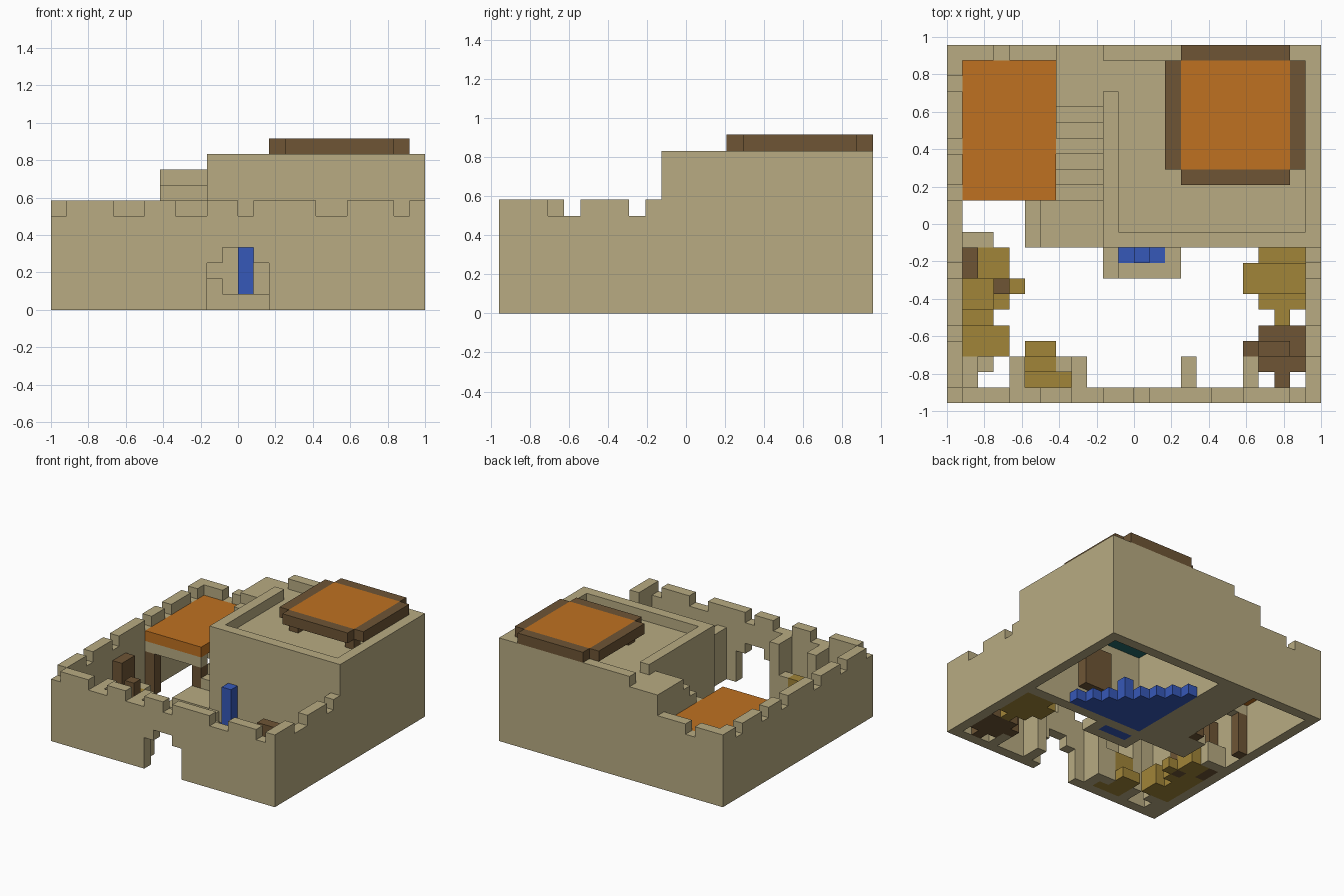
import bpy, bmesh
from mathutils import Vector

old = bpy.data.objects.get("Cube")
if old:
    bpy.data.objects.remove(old)

CELL = 1 / 12                      # one block of the building grid
ORIGIN = Vector((-12, -11.5, 0))   # grid corner, in blocks


def material(name, rgb):
    linear = [((c / 255 + 0.055) / 1.055) ** 2.4 for c in rgb] + [1]
    m = bpy.data.materials.new(name)
    m.use_nodes = True
    m.diffuse_color = linear
    m.node_tree.nodes["Principled BSDF"].inputs["Base Color"].default_value = linear
    return m


stone = material("sandstone", (184, 171, 130))
orange = material("orange roof", (191, 113, 33))
brown = material("dark wood", (110, 85, 53))
gold = material("straw gold", (161, 133, 56))
blue = material("water blue", (54, 88, 184))
teal = material("teal ceiling", (36, 108, 106))


def build(name, mat, boxes):
    """One object from block-aligned boxes: (x range, y range, z range)."""
    bm = bmesh.new()
    for xs, ys, zs in boxes:
        verts = bmesh.ops.create_cube(bm, size=1)["verts"]
        low, high = (Vector(p) for p in zip(xs, ys, zs))
        size, centre = high - low, (low + high) / 2 + ORIGIN
        for v in verts:
            v.co = Vector(a * b for a, b in zip(v.co, size)) + centre
            v.co *= CELL
    mesh = bpy.data.meshes.new(name)
    bm.to_mesh(mesh)
    bm.free()
    mesh.materials.append(mat)
    obj = bpy.data.objects.new(name, mesh)
    bpy.context.collection.objects.link(obj)
    return obj


def merlons(start, end, gaps):
    """Solid spans left between the battlement gaps."""
    spans, at = [], start
    for a, b in gaps:
        if a > at:
            spans.append((at, a))
        at = b
    if end > at:
        spans.append((at, end))
    return spans


WALL, TOP = (0, 6), (6, 7)

# Front wall with stepped gateway
build("front_wall", stone,
      [((0, 10), (0, 1), WALL), ((14, 24), (0, 1), WALL),
       ((10, 14), (0, 1), (4, 6)),
       ((10, 11), (0, 1), (3, 4)), ((13, 14), (0, 1), (3, 4))]
      + [(s, (0, 1), TOP) for s in
         merlons(0, 24, [(0, 1), (4, 6), (8, 10), (12, 13), (17, 19), (22, 23)])])

# Side and back walls
build("left_wall", stone, [((23, 24), (1, 10), WALL)]
      + [((23, 24), s, TOP) for s in merlons(1, 10, [(3, 5), (8, 9)])])
build("right_wall", stone, [((0, 1), (1, 23), WALL)]
      + [((0, 1), s, TOP) for s in
         merlons(1, 23, [(4, 5), (8, 9), (13, 14), (16, 17), (20, 21)])])
build("back_wall", stone, [((1, 7), (22, 23), WALL)]
      + [(s, (22, 23), TOP) for s in merlons(1, 7, [(3, 4)])])

# Keep: hollow walls, parapet with a gap at the stair head, roof deck
build("keep", stone,
      [((10, 24), (10, 11), (0, 10)), ((23, 24), (11, 22), (0, 10)),
       ((10, 24), (22, 23), (0, 10)), ((10, 11), (11, 20), (0, 10)),
       ((10, 11), (20, 22), (0, 9)), ((11, 23), (11, 22), (8, 9))])
build("keep_ceiling", teal, [((11, 19), (11, 19), (7.5, 8))])
build("keep_cupboard", brown, [((15, 18), (11, 12), (2, 6))])
build("keep_pool", blue,
      [((11, 19 - n), (11 + n, 12 + n), (0, 1)) for n in range(8)]
      + [((15, 16), (14, 15), (1, 2))])

# Outer staircase climbing to the roof deck
build("stairs", stone,
      [((5, 6), (10, 13), (0, 1)), ((6, 10), (10, 13), (0, 2)),
       ((7, 10), (19, 23), (0, 9))]
      + [((7, 10), (13 + n, 14 + n), (0, 3 + n)) for n in range(6)])

# Raised canopy on the keep
build("canopy_roof", orange, [((15, 22), (15, 22), (10, 11))])
build("canopy_frame", brown,
      [((a, a + 1), (15, 22), (10, 11)) for a in (14, 22)]
      + [((15, 22), (a, a + 1), (10, 11)) for a in (14, 22)])
build("canopy_posts", brown,
      [((a, a + 1), (b, b + 1), (9, 10)) for a in (15, 21) for b in (15, 21)])

# Shed in the back corner
build("shed_roof", orange, [((1, 7), (13, 22), (5, 6))])
build("shed_beam", stone, [((1, 7), (13, 14), (4, 5))])
build("shed_posts", brown, [((a, a + 1), (13, 14), (0, 4)) for a in (1, 6)])

# Fountain against the keep
build("fountain_basin", stone,
      [((11, 15), (8, 9), (0, 1)), ((14, 15), (9, 10), (0, 1)),
       ((10, 11), (8, 10), (0, 2))])
build("fountain_water", blue,
      [((11, 14), (9, 10), (0, 0.95)), ((12, 13), (9, 10), (0.95, 5))])

# Stone posts and low blocks in the courtyard
build("courtyard_posts", stone,
      [((4, 5), (1, 3), (0, 6)), ((8, 9), (1, 3), (0, 6)),
       ((7, 8), (2, 3), (0, 3)), ((15, 16), (1, 3), (0, 5)),
       ((19, 20), (1, 3), (0, 3)), ((1, 3), (10, 11), (0, 2)),
       ((1, 2), (1, 3), (0, 2)), ((2, 3), (2, 3), (0, 1))])

# Straw heaps and wooden stacks
build("front_straw", gold,
      [((5, 8), (1, 2), (0, 2)), ((5, 7), (2, 3), (0, 3)), ((5, 7), (3, 4), (0, 1))])
build("right_straw", gold,
      [((2, 4), (8, 10), (0, 2)), ((1, 3), (6, 8), (0, 3)), ((3, 4), (6, 7), (0, 1)),
       ((4, 5), (7, 8), (0, 1)), ((1, 3), (5, 6), (0, 1)), ((1, 4), (3, 5), (0, 2))])
build("right_wood", brown, [((1, 2), (8, 10), (0, 5)), ((3, 4), (7, 8), (0, 4))])
build("left_straw", gold,
      [((20, 23), (9, 10), (0, 1)), ((19, 23), (7, 9), (0, 2)),
       ((20, 23), (6, 7), (0, 1)), ((21, 22), (5, 6), (0, 1))])
build("left_wood", brown,
      [((20, 23), (4, 5), (0, 3)), ((19, 23), (3, 4), (0, 3)),
       ((20, 23), (2, 3), (0, 2)), ((21, 22), (1, 2), (0, 2)),
       ((20, 22), (3, 4), (3, 6))])
